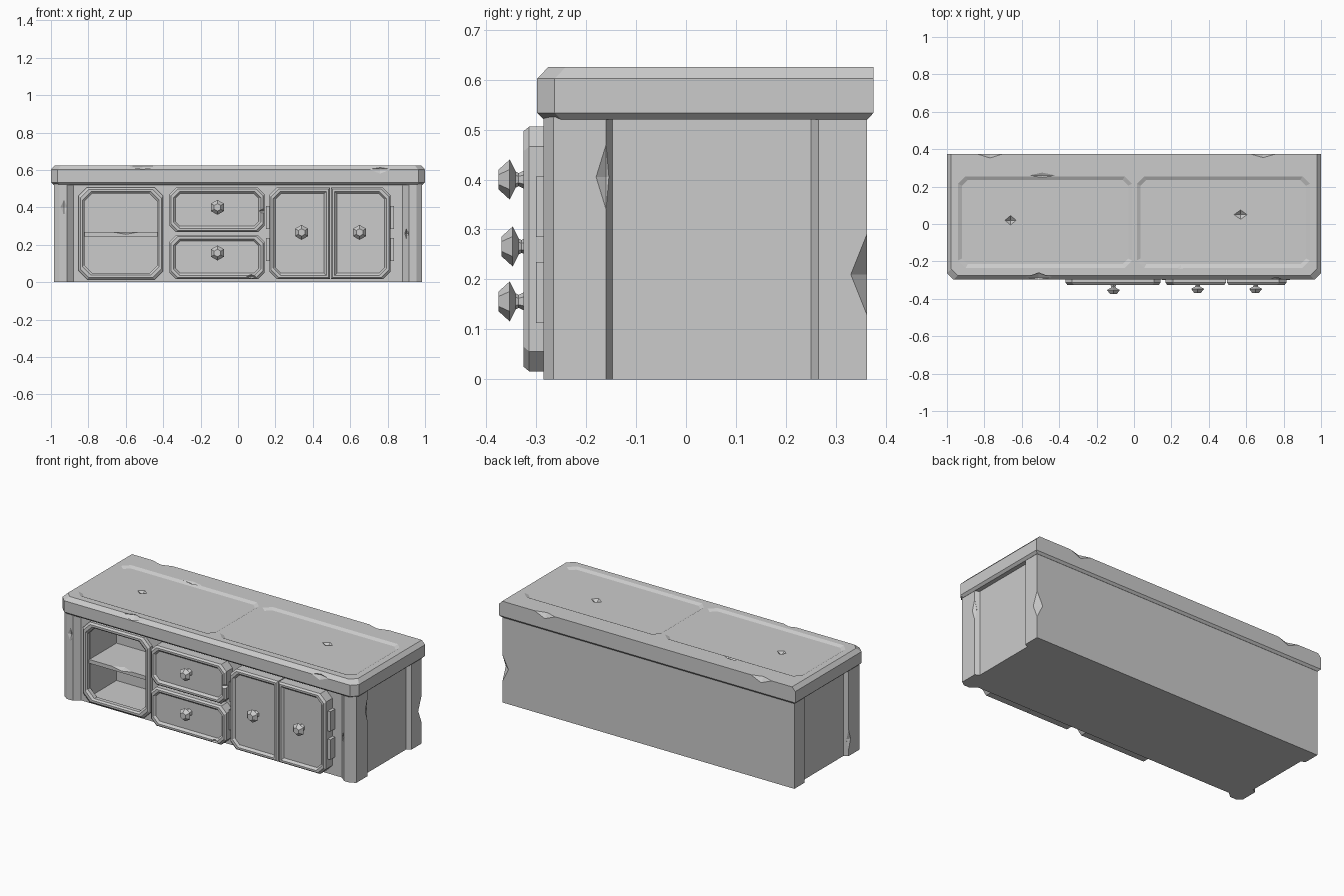
import bpy, bmesh
from math import pi
from mathutils import Matrix, Vector

if "Cube" in bpy.data.objects:
    bpy.data.objects.remove(bpy.data.objects["Cube"])

grey = bpy.data.materials.new("plain grey")
grey.use_nodes = True
GREY = (0.6, 0.6, 0.6, 1)
grey.diffuse_color = GREY
grey.node_tree.nodes["Principled BSDF"].inputs["Base Color"].default_value = GREY


def finish(bm, name):
    bmesh.ops.remove_doubles(bm, verts=bm.verts, dist=0.0001)
    bmesh.ops.recalc_face_normals(bm, faces=bm.faces)
    mesh = bpy.data.meshes.new(name)
    bm.to_mesh(mesh)
    bm.free()
    mesh.materials.append(grey)
    obj = bpy.data.objects.new(name, mesh)
    bpy.context.collection.objects.link(obj)
    return obj


def outline(u0, u1, v0, v1, cuts):
    """Rectangle with cut corners: low-left, low-right, high-right, high-left."""
    a, b, c, d = cuts
    return [(u0, v0 + a), (u0 + a, v0), (u1 - b, v0), (u1, v0 + b),
            (u1, v1 - c), (u1 - c, v1), (u0 + d, v1), (u0, v1 - d)]


def stack(name, rings, upright=True, closed=False):
    """Bridge outlines at successive depths (y when upright, otherwise z)."""
    bm = bmesh.new()
    loops = []
    for pts, w in rings:
        loops.append([bm.verts.new((u, w, v) if upright else (u, v, w)) for u, v in pts])
    pairs = list(zip(loops, loops[1:]))
    if closed:
        pairs.append((loops[-1], loops[0]))
    else:
        bm.faces.new(loops[0])
        bm.faces.new(loops[-1])
    for lo, hi in pairs:
        for i in range(len(lo)):
            j = (i + 1) % len(lo)
            bm.faces.new((lo[i], lo[j], hi[j], hi[i]))
    return finish(bm, name)


def inset(r, d, cuts, e=0.0):
    return outline(r[0] + d, r[1] - d, r[2] + d, r[3] - d, [c and max(c + e, 0) for c in cuts])


def carve(target, cutter):
    mod = target.modifiers.new("carve", "BOOLEAN")
    mod.operation = "DIFFERENCE"
    mod.solver = "EXACT"
    mod.object = cutter
    bpy.context.view_layer.objects.active = target
    bpy.ops.object.modifier_apply(modifier=mod.name)
    bpy.data.objects.remove(cutter)


def chip(target, spots):
    """Knock faceted nicks out of a part; each spot is (centre, half size)."""
    bm = bmesh.new()
    for centre, size in spots:
        m = Matrix.Translation(centre) @ Matrix.Diagonal((*size, 1))
        bmesh.ops.create_uvsphere(bm, u_segments=4, v_segments=2, radius=1, matrix=m)
    carve(target, finish(bm, "chip_cutter"))


# Cabinet body: plan profile with corner posts and recessed panels
half = [(0.88, -0.255), (0.915, -0.285), (0.955, -0.285), (0.985, -0.265), (0.985, -0.16),
        (0.96, -0.147), (0.96, 0.25), (0.985, 0.265), (0.985, 0.362)]
plan = half + [(-x, y) for x, y in reversed(half)]
body = stack("cabinet_body", [(plan, 0), (plan, 0.525)], upright=False)

# Open cubby with its frame and shelf
opening = (-0.82, -0.425, 0.04, 0.478)
hole = outline(*opening, [0] * 4)
carve(body, stack("cubby_cutter", [(hole, -0.4), (hole, 0.0)]))
frame = (-0.853, -0.4, 0.015, 0.506)
c = [0.045] * 4
stack("cubby_frame", [(inset(frame, 0, c), -0.25), (inset(frame, 0, c), -0.275),
                      (inset(frame, 0.01, c), -0.285), (inset(frame, 0.022, c), -0.285),
                      (inset(frame, 0.031, c), -0.275), (inset(frame, 0.031, c), -0.25)],
      closed=True)
plank = outline(-0.825, -0.42, 0.245, 0.268, [0] * 4)
shelf = stack("cubby_shelf", [(plank, -0.262), (plank, 0.005)])
chip(shelf, [((-0.6, -0.262, 0.268), (0.07, 0.03, 0.012))])


# Drawer and door fronts with a raised rim and sunken panel
def front(name, rect, cuts):
    return stack(name, [(inset(rect, 0, cuts), -0.25), (inset(rect, 0, cuts), -0.314),
                        (inset(rect, 0.009, cuts), -0.325), (inset(rect, 0.02, cuts), -0.325),
                        (inset(rect, 0.032, cuts, -0.01), -0.312)])


upper = front("upper_drawer", (-0.366, 0.142, 0.267, 0.506), [0.035] * 4)
lower = front("lower_drawer", (-0.366, 0.142, 0.016, 0.252), [0.035] * 4)
front("inner_door", (0.168, 0.492, 0.016, 0.506), [0.04, 0, 0, 0.04])
front("outer_door", (0.497, 0.815, 0.016, 0.506), [0, 0.04, 0.04, 0])
chip(upper, [((0.142, -0.325, 0.38), (0.04, 0.03, 0.015))])
chip(lower, [((0.07, -0.325, 0.03), (0.025, 0.02, 0.015))])

# Hinges
for x in (0.162, 0.822):
    for z0, z1 in ((0.113, 0.235), (0.285, 0.406)):
        leaf = outline(x - 0.012, x + 0.012, z0, z1, [0] * 4)
        stack("door_hinge", [(leaf, -0.25), (leaf, -0.3)])


# Six-sided knobs
def knob(name, x, z, tip):
    bm = bmesh.new()
    profile = [(0.023, 0.06), (0.013, 0.04), (0.016, 0.034), (0.04, 0.022), (0.02, 0.0)]
    prev = None
    for r, back in profile:
        ring = [bm.verts.new(Matrix.Rotation(i * pi / 3, 3, "Y") @ Vector((0, 0, r))
                             + Vector((x, tip + back, z))) for i in range(6)]
        if prev:
            for i in range(6):
                j = (i + 1) % 6
                bm.faces.new((prev[i], prev[j], ring[j], ring[i]))
        else:
            bm.faces.new(ring)
        prev = ring
    bm.faces.new(prev)
    finish(bm, name)


knob("upper_drawer_knob", -0.11, 0.4, -0.375)
knob("lower_drawer_knob", -0.11, 0.156, -0.375)
knob("inner_door_knob", 0.34, 0.266, -0.369)
knob("outer_door_knob", 0.65, 0.266, -0.369)

# Worktop slab with bevelled front and sides
slab = (-1, 1, -0.298, 0.375)


def slab_ring(d, back=0.0):
    return outline(slab[0] + d, slab[1] - d, slab[2] + d, slab[3] - back,
                   [0.035, 0.035, 0, 0])


worktop = stack("worktop", [(slab_ring(0.014, 0.012), 0.52), (slab_ring(0), 0.533),
                            (slab_ring(0), 0.602), (slab_ring(0.022), 0.625)], upright=False)

# Two shallow sunken fields on the worktop
c = [0.04] * 4
for x0, x1 in ((-0.94, -0.01), (0.015, 0.94)):
    field = (x0, x1, -0.235, 0.255)
    carve(worktop, stack("field_cutter", [(inset(field, 0.02, c, -0.01), 0.615),
                                          (inset(field, 0, c), 0.625),
                                          (inset(field, 0, c), 0.65)], upright=False))

# Worn nicks on the worktop and body
chip(worktop, [((-0.77, 0.375, 0.625), (0.07, 0.022, 0.03)),
               ((0.69, 0.375, 0.625), (0.07, 0.02, 0.03)),
               ((-0.51, -0.285, 0.62), (0.08, 0.03, 0.025)),
               ((0.76, -0.298, 0.605), (0.06, 0.015, 0.025)),
               ((-0.66, 0.02, 0.615), (0.03, 0.025, 0.02)),
               ((0.57, 0.05, 0.615), (0.035, 0.025, 0.02)),
               ((-0.49, 0.26, 0.625), (0.07, 0.015, 0.008)),
               ((0.25, -0.22, 0.625), (0.07, 0.02, 0.008))])
chip(body, [((0.985, 0.362, 0.21), (0.04, 0.032, 0.08)),
            ((0.985, -0.16, 0.405), (0.015, 0.02, 0.065)),
            ((-0.985, -0.16, 0.1), (0.015, 0.02, 0.06)),
            ((-0.93, -0.285, 0.4), (0.02, 0.01, 0.04)),
            ((0.9, -0.275, 0.26), (0.015, 0.025, 0.03))])
